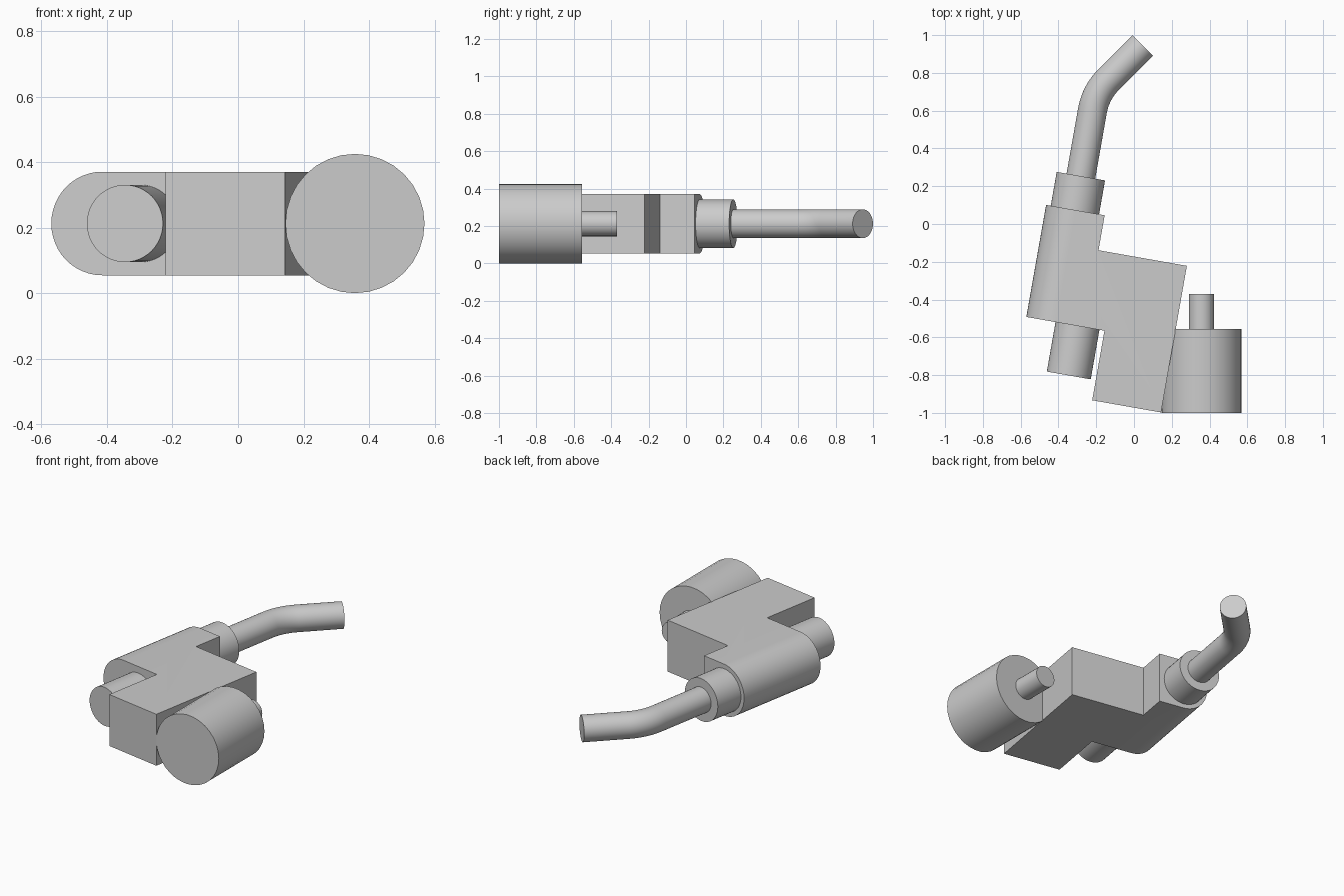
import bpy, bmesh, math
from mathutils import Matrix, Vector

cube = bpy.data.objects.get("Cube")
if cube:
    bpy.data.objects.remove(cube, do_unlink=True)

AXIS_Z = 0.2125
TILT = math.radians(-10)
# Tilted frame of the body: local x across, local y along the barrel
FRAME = Matrix.Translation((-0.57, -0.492, AXIS_Z)) @ Matrix.Rotation(TILT, 4, 'Z')

grey = bpy.data.materials.new("plain grey")
grey.use_nodes = True
colour = (0.6, 0.6, 0.6, 1)
grey.diffuse_color = colour
grey.node_tree.nodes["Principled BSDF"].inputs["Base Color"].default_value = colour


def finish(name, bm, matrix):
    bmesh.ops.recalc_face_normals(bm, faces=bm.faces)
    mesh = bpy.data.meshes.new(name)
    bm.to_mesh(mesh)
    bm.free()
    mesh.transform(matrix)
    mesh.materials.append(grey)
    obj = bpy.data.objects.new(name, mesh)
    bpy.context.collection.objects.link(obj)
    bpy.ops.object.select_all(action='DESELECT')
    obj.select_set(True)
    bpy.context.view_layer.objects.active = obj
    bpy.ops.object.shade_smooth_by_angle(angle=math.radians(30))


def cylinder(name, x, y0, y1, radius, matrix, sides=48):
    bm = bmesh.new()
    place = Matrix.Translation((x, (y0 + y1) / 2, 0)) @ Matrix.Rotation(math.pi / 2, 4, 'X')
    bmesh.ops.create_cone(bm, cap_ends=True, segments=sides, radius1=radius,
                          radius2=radius, depth=y1 - y0, matrix=place)
    finish(name, bm, matrix)


# Stepped body with one fully rounded long side
HALF = 0.158
outline = [(0, 0), (0.42, 0), (0.42, -0.374), (0.79, -0.374),
           (0.79, 0.414), (0.315, 0.414), (0.315, 0.602), (0, 0.602)]
bm = bmesh.new()
base = bm.faces.new([bm.verts.new((x, y, -HALF)) for x, y in outline])
raised = bmesh.ops.extrude_face_region(bm, geom=[base])["geom"]
bmesh.ops.translate(bm, vec=(0, 0, 2 * HALF),
                    verts=[v for v in raised if isinstance(v, bmesh.types.BMVert)])
round_edges = [e for e in bm.edges
               if all(abs(v.co.x) < 1e-5 for v in e.verts)
               and abs(e.verts[0].co.y - e.verts[1].co.y) > 0.1]
bmesh.ops.bevel(bm, geom=round_edges, offset=HALF - 0.0005, segments=12,
                profile=0.5, affect='EDGES')
finish("body", bm, FRAME)

# Round parts on the tilted body
cylinder("front_plug", 0.275, -0.266, 0.05, 0.118, FRAME)
cylinder("nozzle_collar", 0.155, 0.55, 0.784, 0.13, FRAME)

# Motor and its shaft, square to the world
LEVEL = Matrix.Translation((0, 0, AXIS_Z))
cylinder("motor", 0.357, -1.0, -0.557, 0.2125, LEVEL, 32)
cylinder("motor_shaft", 0.357, -0.6, -0.37, 0.067, LEVEL, 32)

# Bent tube: straight run, arc, straight run, in the tilted frame
TUBE_X, BEND_Y, BEND_R, TUBE_R = 0.155, 1.137, 0.305, 0.077
BEND = math.radians(35)
path = [(Vector((TUBE_X, 0.7, 0)), 0)]
for i in range(11):
    a = BEND * i / 10
    path.append((Vector((TUBE_X + BEND_R * (1 - math.cos(a)),
                         BEND_Y + BEND_R * math.sin(a), 0)), a))
path.append((path[-1][0] + 0.257 * Vector((math.sin(BEND), math.cos(BEND), 0)), BEND))
bm = bmesh.new()
SIDES = 40
rings = []
for centre, a in path:
    side = Vector((math.cos(a), -math.sin(a), 0))
    up = Vector((0, 0, 1))
    angles = [2 * math.pi * k / SIDES for k in range(SIDES)]
    rings.append([bm.verts.new(centre + TUBE_R * (side * math.cos(t) + up * math.sin(t)))
                  for t in angles])
for r0, r1 in zip(rings, rings[1:]):
    for k in range(SIDES):
        n = (k + 1) % SIDES
        bm.faces.new((r0[k], r0[n], r1[n], r1[k]))
bm.faces.new(rings[0])
bm.faces.new(rings[-1])
finish("bent_tube", bm, FRAME)
